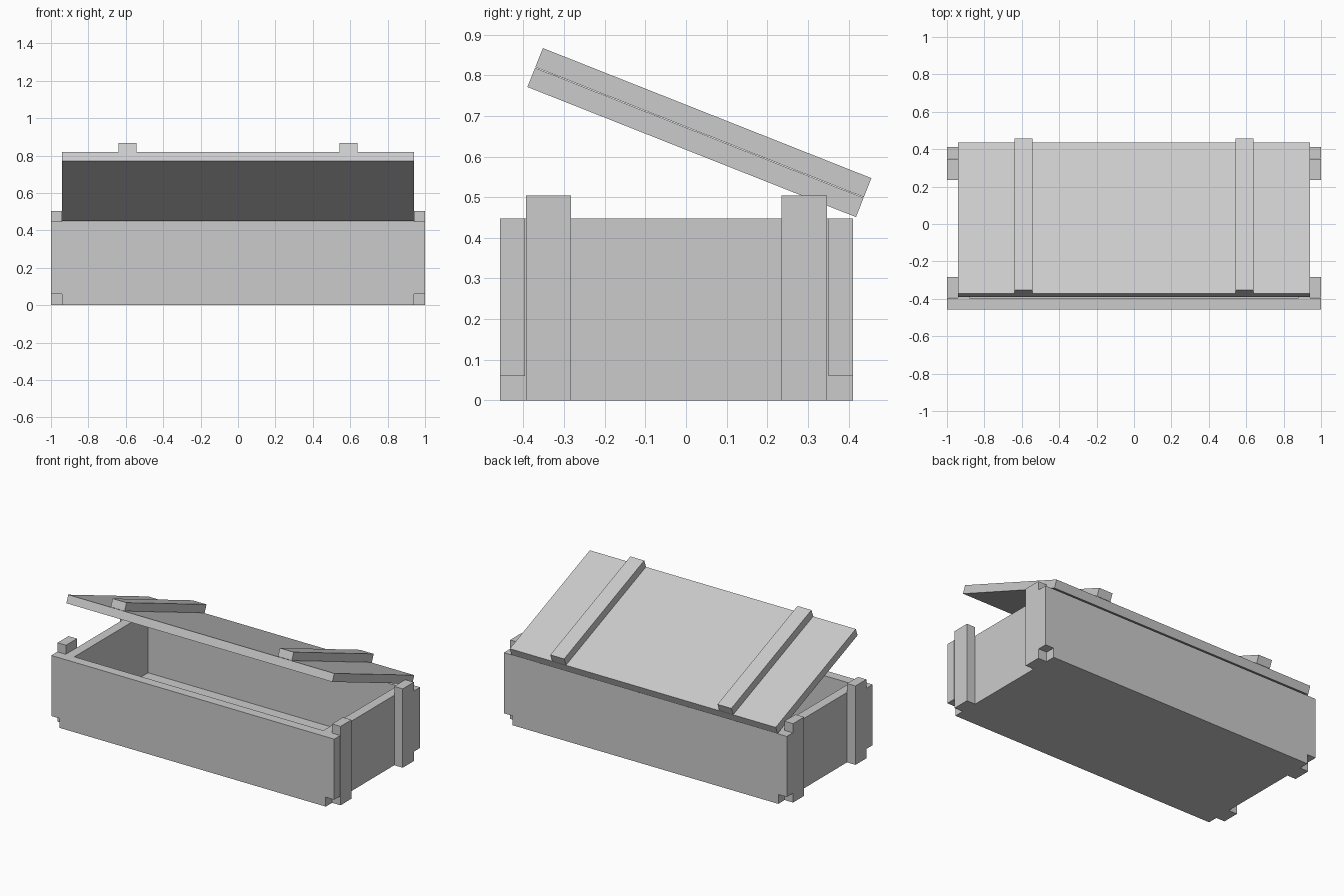
import bpy, bmesh, math
from mathutils import Matrix, Vector

if "Cube" in bpy.data.objects:
    bpy.data.objects.remove(bpy.data.objects["Cube"])


def new_object(name, bm, matrix=None):
    bmesh.ops.recalc_face_normals(bm, faces=bm.faces)
    me = bpy.data.meshes.new(name)
    bm.to_mesh(me)
    bm.free()
    ob = bpy.data.objects.new(name, me)
    bpy.context.collection.objects.link(ob)
    if matrix:
        ob.matrix_world = matrix
    return ob


def box(name, x, y, z, matrix=None):
    """Box from (min, max) ranges on each axis."""
    bm = bmesh.new()
    bmesh.ops.create_cube(bm, size=1)
    for v in bm.verts:
        v.co = [r[0] + (c + 0.5) * (r[1] - r[0]) for r, c in zip((x, y, z), v.co)]
    return new_object(name, bm, matrix)


def side_board(name, y0, y1):
    """Long side with its bottom corners notched, extruded along y."""
    half = [(0.94, 0), (0.94, 0.06), (1, 0.06), (1, 0.447)]
    profile = half + [(-x, z) for x, z in reversed(half)]
    bm = bmesh.new()
    face = bm.faces.new([bm.verts.new((x, y0, z)) for x, z in profile])
    ext = bmesh.ops.extrude_face_region(bm, geom=[face])
    verts = [g for g in ext["geom"] if isinstance(g, bmesh.types.BMVert)]
    bmesh.ops.translate(bm, verts=verts, vec=(0, y1 - y0, 0))
    return new_object(name, bm)


# Crate body: long sides and floor
FRONT, BACK = -0.396, 0.35
side_board("front_board", -0.457, FRONT)
side_board("back_board", BACK, 0.411)
box("floor", (-0.88, 0.88), (FRONT, BACK), (0, 0.06))

# End boards with upright battens
for s, side in ((-1, "left"), (1, "right")):
    box(f"{side}_end_board", sorted((s * 0.88, s * 0.94)), (FRONT, BACK), (0, 0.447))
    for pos, y in (("front", (-0.393, -0.283)), ("back", (0.235, 0.347))):
        box(f"{side}_{pos}_batten", sorted((s * 0.94, s * 1.0)), y, (0, 0.504))

# Lid tilted about its rear lower edge, lifted at the front
tilt = Matrix.Translation(Vector((0, 0.418, 0.451))) @ Matrix.Rotation(math.radians(-21.6), 4, "X")
LID = (-0.869, 0)
box("lid_board", (-0.94, 0.94), LID, (0, 0.051), tilt)
for s, side in ((-1, "left"), (1, "right")):
    box(f"{side}_lid_batten", sorted((s * 0.542, s * 0.64)), LID, (0.0525, 0.103), tilt)
